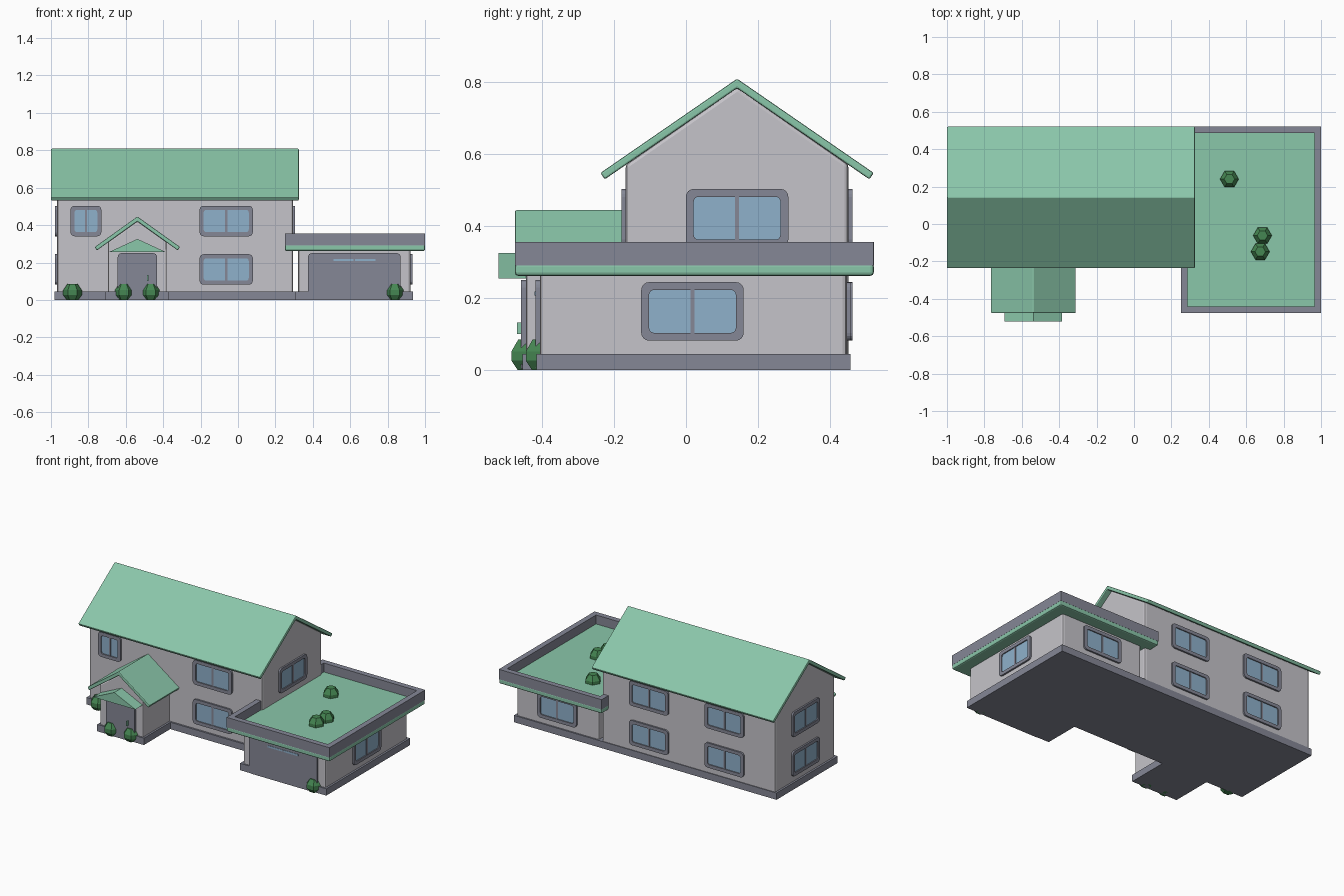
import bpy, bmesh, math
from mathutils import Matrix, Vector

if "Cube" in bpy.data.objects:
    bpy.data.objects.remove(bpy.data.objects["Cube"], do_unlink=True)


def material(name, rgb):
    m = bpy.data.materials.new(name)
    m.use_nodes = True
    m.diffuse_color = (*rgb, 1)
    m.node_tree.nodes["Principled BSDF"].inputs["Base Color"].default_value = (*rgb, 1)
    return m


WALL = material("pale wall", (0.56, 0.55, 0.585))
TRIM = material("slate trim", (0.235, 0.245, 0.305))
GREEN = material("mint roof", (0.255, 0.57, 0.40))
GLASS = material("blue glass", (0.275, 0.44, 0.60))
LEAF = material("leaf green", (0.06, 0.24, 0.085))


def finish(bm, name, mat, bevel=0, matrix=None, segments=2):
    bmesh.ops.recalc_face_normals(bm, faces=bm.faces[:])
    mesh = bpy.data.meshes.new(name)
    bm.to_mesh(mesh)
    bm.free()
    mesh.materials.append(mat)
    obj = bpy.data.objects.new(name, mesh)
    bpy.context.collection.objects.link(obj)
    if matrix:
        obj.matrix_world = matrix
    if bevel:
        mod = obj.modifiers.new("soft edges", "BEVEL")
        mod.width = bevel
        mod.segments = segments
    return obj


def prism(name, profile, start, end, mat, axis="x", bevel=0):
    """Extrude an upright (side, z) profile along the x or y axis."""
    bm = bmesh.new()
    place = (lambda t, s, z: (t, s, z)) if axis == "x" else (lambda t, s, z: (s, t, z))
    face = bm.faces.new([bm.verts.new(place(start, s, z)) for s, z in profile])
    ext = bmesh.ops.extrude_face_region(bm, geom=[face])["geom"]
    moved = [v for v in ext if isinstance(v, bmesh.types.BMVert)]
    bmesh.ops.translate(bm, verts=moved, vec=place(end - start, 0, 0))
    return finish(bm, name, mat, bevel)


def box(name, x, y, z, mat, bevel=0):
    return prism(name, [(y[0], z[0]), (y[1], z[0]), (y[1], z[1]), (y[0], z[1])],
                 x[0], x[1], mat, "x", bevel)


def gable_roof(name, mid, half, apex, eave, start, end, axis):
    right = [(half, eave), (half - 0.012, eave - 0.018)]
    profile = [(-half, eave), (0, apex), *right, (0, apex - 0.0265),
               (-half + 0.012, eave - 0.018)]
    prism(name, [(mid + s, z) for s, z in profile], start, end, GREEN, axis, 0.005)


def gable_wall(name, mid, half, apex, eave, start, end, axis, bevel):
    prism(name, [(mid - half, 0.01), (mid + half, 0.01), (mid + half, eave),
                 (mid, apex), (mid - half, eave)], start, end, WALL, axis, bevel)


def rounded_rect(w, h, r, segs=4):
    pts = []
    for k, (sx, sz) in enumerate([(1, 1), (-1, 1), (-1, -1), (1, -1)]):
        for i in range(segs + 1):
            a = math.pi / 2 * (k + i / segs)
            pts.append((sx * (w / 2 - r) + r * math.cos(a),
                        sz * (h / 2 - r) + r * math.sin(a)))
    return pts


def plate(name, w, h, r, back, front, mat, matrix):
    """Rounded slab; local -y is outward."""
    bm = bmesh.new()
    face = bm.faces.new([bm.verts.new((x, -back, z)) for x, z in rounded_rect(w, h, r)])
    ext = bmesh.ops.extrude_face_region(bm, geom=[face])["geom"]
    moved = [v for v in ext if isinstance(v, bmesh.types.BMVert)]
    bmesh.ops.translate(bm, verts=moved, vec=(0, back - front, 0))
    return finish(bm, name, mat, 0, matrix)


def ring(name, w, h, r, border, back, front, mat, matrix):
    """Rounded frame with an open middle; local -y is outward."""
    bm = bmesh.new()
    outer = rounded_rect(w, h, r)
    inner = rounded_rect(w - 2 * border, h - 2 * border, r * 0.6)
    loops = [[bm.verts.new((x, -d, z)) for x, z in pts]
             for pts, d in ((outer, back), (outer, front), (inner, front), (inner, back))]
    n = len(outer)
    for a, b in zip(loops, loops[1:] + loops[:1]):
        for i in range(n):
            j = (i + 1) % n
            bm.faces.new((a[i], a[j], b[j], b[i]))
    return finish(bm, name, mat, 0, matrix)


def window(name, pos, turn, w=0.285, h=0.163):
    m = Matrix.Translation(pos) @ Matrix.Rotation(math.radians(turn), 4, "Z")
    ring(name + "_frame", w, h, 0.022, 0.022, -0.005, 0.011, TRIM, m)
    plate(name + "_glass", w - 0.04, h - 0.04, 0.012, -0.003, 0.004, GLASS, m)
    plate(name + "_mullion", 0.012, h - 0.04, 0.001, 0, 0.008, TRIM, m)


def bush(name, x, y, z):
    bm = bmesh.new()
    rings = []
    for r, up in ((0.03, 0), (0.05, 0.026), (0.05, 0.052), (0.028, 0.085)):
        rings.append([bm.verts.new((x + r * math.cos(i * math.pi / 3),
                                    y + r * math.sin(i * math.pi / 3), z + up))
                      for i in range(6)])
    for a, b in zip(rings, rings[1:]):
        for i in range(6):
            j = (i + 1) % 6
            bm.faces.new((a[i], a[j], b[j], b[i]))
    bm.faces.new(rings[0])
    bm.faces.new(rings[-1])
    finish(bm, name, LEAF)


# Main house
RIDGE = 0.142
gable_wall("house_walls", RIDGE, 0.31, 0.788, 0.573, -0.967, 0.295, "x", 0.012)
gable_roof("house_roof", RIDGE, 0.38, 0.81, 0.548, -1, 0.325, "x")
box("house_plinth", (-0.98, 0.309), (-0.18, 0.457), (0, 0.045), TRIM)

# Garage wing with parapet roof
box("garage_walls", (0.322, 0.922), (-0.406, 0.447), (0.01, 0.28), WALL, 0.012)
box("garage_plinth", (0.306, 0.935), (-0.416, 0.457), (0, 0.045), TRIM)
box("garage_roof_slab", (0.25, 1), (-0.476, 0.522), (0.262, 0.297), GREEN, 0.009)
flat = Matrix.Translation((0.625, 0.023, 0.29)) @ Matrix.Rotation(-math.pi / 2, 4, "X")
ring("garage_parapet", 0.75, 0.998, 0.001, 0.036, 0, 0.066, TRIM, flat)
door = Matrix.Translation((0.622, -0.406, 0.125))
plate("garage_door", 0.495, 0.25, 0.02, -0.005, 0.013, TRIM, door)
for side in (-1, 1):
    slit = Matrix.Translation((0.622 + side * 0.058, -0.419, 0.213))
    plate("garage_door_window", 0.108, 0.012, 0.002, -0.002, 0.002, GLASS, slit)

# Entrance porch
PORCH = -0.538
gable_wall("porch_walls", PORCH, 0.157, 0.422, 0.31, -0.445, -0.1, "y", 0.008)
gable_roof("porch_roof", PORCH, 0.228, 0.446, 0.283, -0.476, -0.1, "y")
box("porch_plinth", (-0.708, -0.368), (-0.455, -0.1), (0, 0.045), TRIM)
prism("porch_canopy", [(PORCH - 0.154, 0.255), (PORCH + 0.154, 0.255), (PORCH, 0.326)],
      -0.521, -0.43, GREEN, "y")
plate("front_door", 0.21, 0.25, 0.02, -0.005, 0.014, TRIM,
      Matrix.Translation((PORCH, -0.445, 0.125)))
box("front_door_handle", (-0.486, -0.479), (-0.47, -0.455), (0.1, 0.132), GREEN)

# Windows on every side
LOW, HIGH = 0.163, 0.422
window("front_upper_left_window", (-0.813, -0.168, HIGH), 0, 0.165)
for level, z in (("lower", LOW), ("upper", HIGH)):
    window("front_" + level + "_window", (-0.063, -0.168, z), 0)
    window("end_" + level + "_window", (-0.967, RIDGE, z), -90)
    for x in (-0.05, -0.6):
        window("back_" + level + "_window", (x, 0.452, z), 180)
window("gable_window", (0.295, RIDGE, HIGH), 90)
window("garage_side_window", (0.922, 0.018, LOW), 90)
window("garage_back_window", (0.622, 0.447, LOW), 180)

# Bushes on the ground and on the flat roof
for x, y, z in ((-0.885, -0.19, 0), (-0.61, -0.442, 0), (-0.467, -0.442, 0),
                (0.838, -0.402, 0), (0.51, 0.24, 0.265), (0.687, -0.062, 0.265),
                (0.675, -0.148, 0.265)):
    bush("bush", x, y, z)
